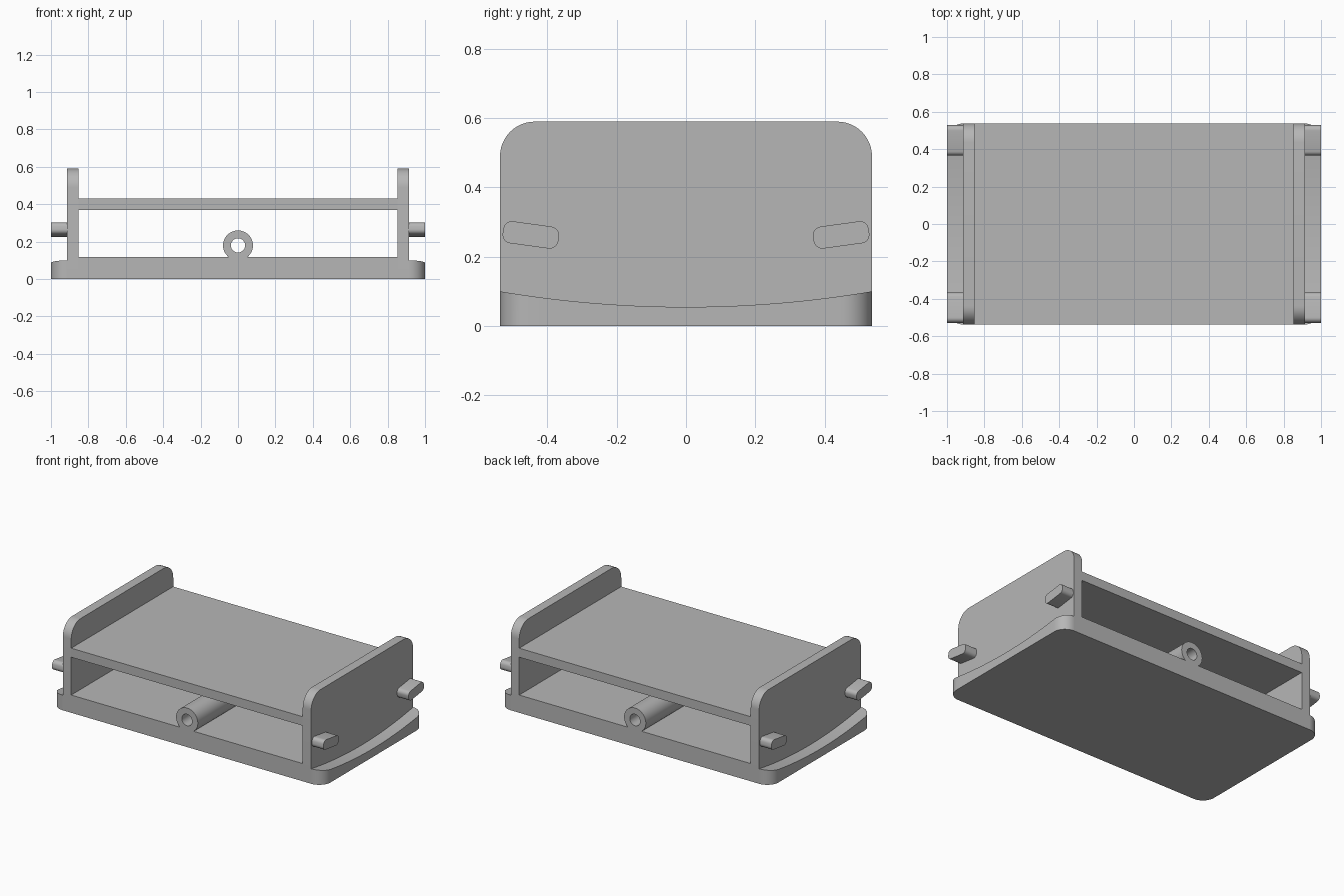
import bpy, bmesh, math
from mathutils import Matrix, Vector

if "Cube" in bpy.data.objects:
    bpy.data.objects.remove(bpy.data.objects["Cube"], do_unlink=True)

grey = bpy.data.materials.new("plain grey")
grey.use_nodes = True
COLOUR = (0.47, 0.47, 0.47, 1)
grey.diffuse_color = COLOUR
grey.node_tree.nodes["Principled BSDF"].inputs["Base Color"].default_value = COLOUR

HALF_Y = 0.537        # half depth of the whole tray
WALL_IN, WALL_OUT = 0.853, 0.915
FLOOR = 0.118         # top of the base slab


def finish(name, bm):
    """Turn a bmesh into a shaded, coloured object."""
    bmesh.ops.recalc_face_normals(bm, faces=bm.faces)
    mesh = bpy.data.meshes.new(name)
    bm.to_mesh(mesh)
    bm.free()
    mesh.materials.append(grey)
    ob = bpy.data.objects.new(name, mesh)
    bpy.context.collection.objects.link(ob)
    bpy.ops.object.select_all(action="DESELECT")
    ob.select_set(True)
    bpy.context.view_layer.objects.active = ob
    bpy.ops.object.shade_smooth_by_angle(angle=math.radians(30))
    return ob


def box(name, x, y, z):
    """Box from three (low, high) ranges."""
    bm = bmesh.new()
    bmesh.ops.create_cube(bm, size=1)
    for v in bm.verts:
        v.co = Vector([lo + (c + 0.5) * (hi - lo) for c, (lo, hi) in zip(v.co, (x, y, z))])
    return finish(name, bm)


def arc(cx, cy, r, start, end, n=12):
    """Points on a circular arc, angles in degrees."""
    return [(cx + r * math.cos(math.radians(start + (end - start) * i / n)),
             cy + r * math.sin(math.radians(start + (end - start) * i / n))) for i in range(n + 1)]


def prism_x(name, profile, x0, x1):
    """Extrude a (y, z) profile along x."""
    bm = bmesh.new()
    face = bm.faces.new([bm.verts.new((x0, y, z)) for y, z in profile])
    new = bmesh.ops.extrude_face_region(bm, geom=[face], use_keep_orig=True)["geom"]
    bmesh.ops.translate(bm, vec=(x1 - x0, 0, 0),
                        verts=[g for g in new if isinstance(g, bmesh.types.BMVert)])
    return finish(name, bm)


def loft(name, sections, loop=False):
    """Join closed cross-sections into a solid, capped unless looped."""
    bm = bmesh.new()
    rings = [[bm.verts.new(p) for p in s] for s in sections]
    pairs = list(zip(rings, rings[1:])) + ([(rings[-1], rings[0])] if loop else [])
    for a, b in pairs:
        for i in range(len(a)):
            j = (i + 1) % len(a)
            bm.faces.new((a[i], a[j], b[j], b[i]))
    if not loop:
        bm.faces.new(rings[0])
        bm.faces.new(rings[-1])
    return finish(name, bm)


# Horizontal plates between the side walls
box("base_slab", (-WALL_IN, WALL_IN), (-HALF_Y, HALF_Y), (0, FLOOR))
box("shelf", (-WALL_IN, WALL_IN), (-HALF_Y, HALF_Y), (0.37, 0.43))

# Side wall outline with rounded upper corners
R = 0.1
wall = ([(-HALF_Y, 0), (HALF_Y, 0)] + arc(HALF_Y - R, 0.59 - R, R, 0, 90)
        + arc(-HALF_Y + R, 0.59 - R, R, 90, 180))

# Foot flange: rounded in plan, dished along its top
FR = 1 - WALL_OUT
corner = arc(1 - FR, HALF_Y - FR, FR, 0, 88, 10)
straight = [(1.0, (HALF_Y - FR) * i / 12) for i in range(-11, 12)]
outline = [(x, -y) for x, y in reversed(corner)] + straight + corner

# Peg outline: a rounded bar
L, H, PR = 0.162, 0.064, 0.025
bar = []
for sx, sy, a in ((1, 1, 0), (-1, 1, 90), (-1, -1, 180), (1, -1, 270)):
    bar += arc(sx * (L / 2 - PR), sy * (H / 2 - PR), PR, a, a + 90, 6)

for side, s in (("left", 1), ("right", -1)):
    prism_x(side + "_wall", wall, s * WALL_IN, s * WALL_OUT)

    sections = []
    for x, y in outline:
        z = 0.055 + 0.045 * (y / HALF_Y) ** 2
        inner = WALL_OUT - 0.002
        sections.append([(s * inner, y, 0), (s * x, y, 0), (s * x, y, z), (s * inner, y, z)])
    loft(side + "_foot_flange", sections)

    # Pegs rise toward the outer ends
    for end, e in (("front", -1), ("back", 1)):
        turn = Matrix.Rotation(e * math.radians(7.8), 2)
        pts = [turn @ Vector(p) + Vector((e * 0.448, 0.263)) for p in bar]
        prism_x(f"{end}_{side}_peg", [tuple(p) for p in pts], s * (WALL_OUT - 0.002), s * 1.0)

# Hollow tube lying along the middle of the floor
N = 48
tube = []
for i in range(N):
    c, d = math.cos(2 * math.pi * i / N), math.sin(2 * math.pi * i / N)
    tube.append([(r * c, y, 0.18 + r * d) for r, y in
                 ((0.08, -HALF_Y), (0.08, HALF_Y), (0.038, HALF_Y), (0.038, -HALF_Y))])
loft("centre_tube", tube, loop=True)
